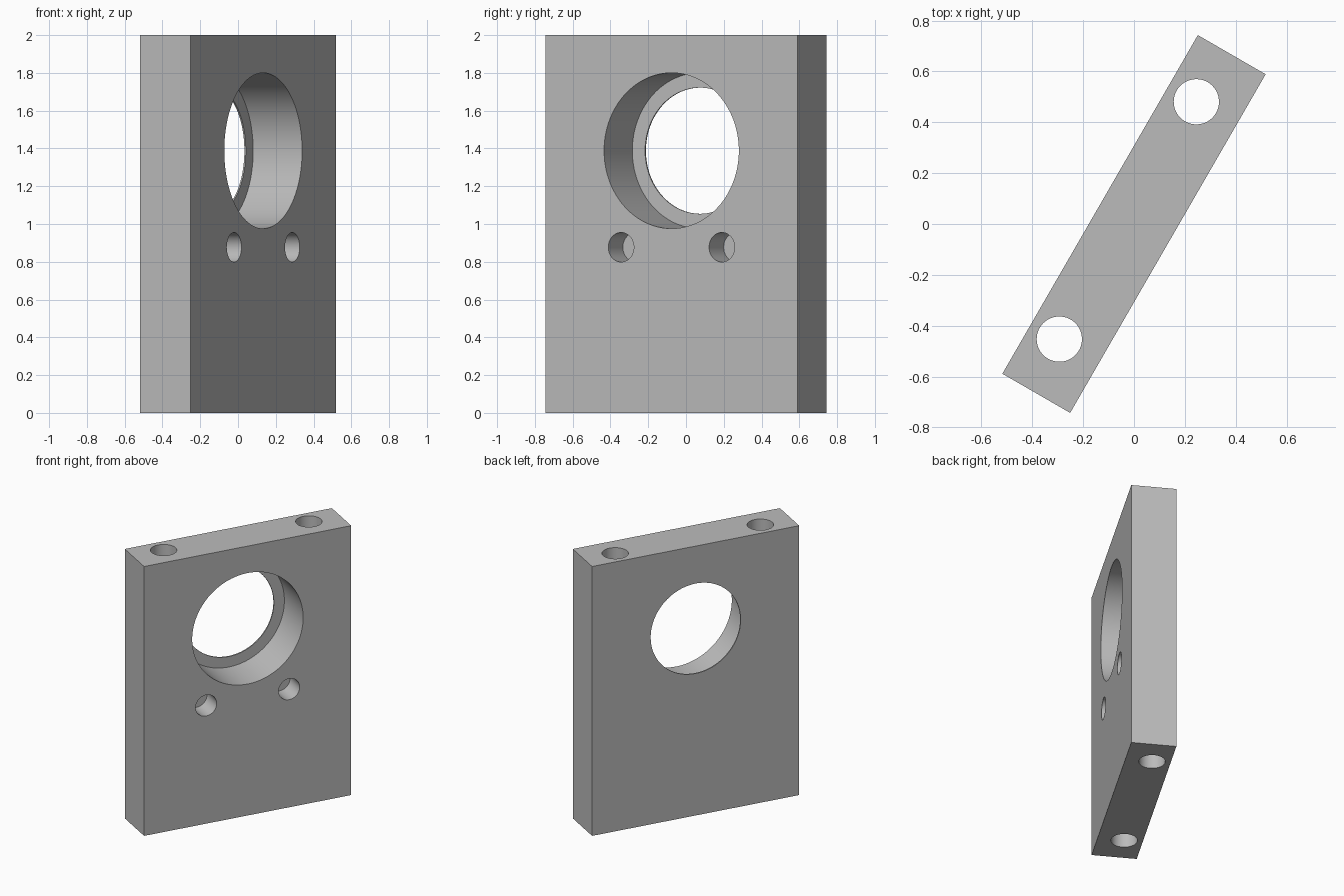
import bpy
from math import radians

cube = bpy.data.objects.get("Cube")
if cube:
    bpy.data.objects.remove(cube, do_unlink=True)

LENGTH, THICK, HEIGHT = 1.538, 0.308, 2.0
FRONT = -THICK / 2
OVER = 0.1  # how far cutters stick out of the surface

grey = bpy.data.materials.new("plain grey")
grey.use_nodes = True
colour = (0.5, 0.5, 0.5, 1)
grey.diffuse_color = colour
grey.node_tree.nodes["Principled BSDF"].inputs["Base Color"].default_value = colour

# Upright plate, built along x and turned at the end
bpy.ops.mesh.primitive_cube_add(size=1, location=(0, 0, HEIGHT / 2))
plate = bpy.context.object
plate.name = "bored_mounting_plate"
plate.scale = (LENGTH, THICK, HEIGHT)
bpy.ops.object.transform_apply(location=True, rotation=False, scale=True)
plate.data.materials.append(grey)


def drill(name, radius, location, depth, rotation=(0, 0, 0), sides=64):
    """Cut a round hole out of the plate."""
    bpy.ops.mesh.primitive_cylinder_add(vertices=sides, radius=radius, depth=depth,
                                        location=location, rotation=rotation)
    cutter = bpy.context.object
    cutter.name = name
    cutter.hide_render = True
    cutter.data.materials.append(grey)
    cut = plate.modifiers.new(name, "BOOLEAN")
    cut.operation = "DIFFERENCE"
    cut.solver = "EXACT"
    cut.object = cutter
    bpy.ops.object.select_all(action="DESELECT")
    plate.select_set(True)
    bpy.context.view_layer.objects.active = plate
    bpy.ops.object.modifier_apply(modifier=cut.name)
    bpy.data.objects.remove(cutter, do_unlink=True)


def drill_front(name, radius, x, z, depth, sides=64):
    """Cut a hole of the given depth into the front face."""
    y = FRONT + (depth - OVER) / 2
    drill(name, radius, (x, y, z), depth + OVER, (radians(90), 0, 0), sides)


# Large bearing seat with a thin lip left at the back
BORE_Z = 1.388
drill_front("bearing_seat", 0.412, 0, BORE_Z, 0.299, 128)
drill_front("bearing_opening", 0.334, 0, BORE_Z, THICK + OVER, 128)

# Paired blind holes in the face and long bolt holes from top to bottom
for side in (-1, 1):
    drill_front("blind_hole", 0.078, side * 0.308, 0.877, THICK / 2)
    drill("bolt_hole", 0.089, (side * 0.539, 0.028, HEIGHT / 2), HEIGHT + OVER)

# Turn the plate to its standing angle and round off the hole shading
plate.rotation_euler.z = radians(60)
bpy.ops.object.transform_apply(location=False, rotation=True, scale=False)
bpy.ops.object.shade_smooth_by_angle(angle=radians(30))
